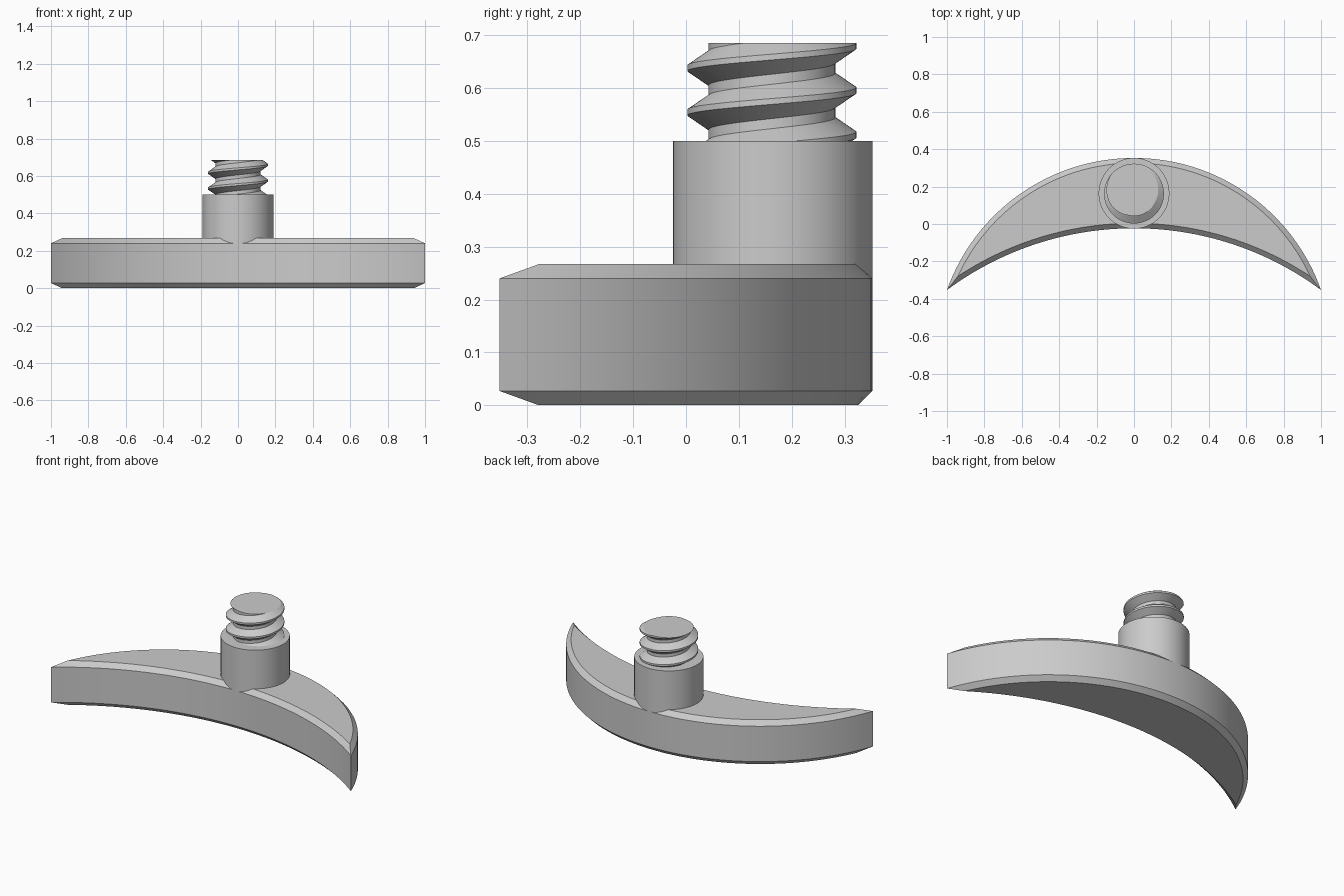
import bpy, bmesh
from math import sin, cos, pi, sqrt, atan2, radians
from mathutils import Vector

cube = bpy.data.objects.get("Cube")
if cube:
    bpy.data.objects.remove(cube, do_unlink=True)

GREY = 0.6
mat = bpy.data.materials.new("plain grey")
mat.use_nodes = True
mat.diffuse_color = (GREY, GREY, GREY, 1)
mat.node_tree.nodes["Principled BSDF"].inputs["Base Color"].default_value = (GREY, GREY, GREY, 1)


def finish(bm, name):
    """Turn a bmesh into a shaded object."""
    bmesh.ops.recalc_face_normals(bm, faces=bm.faces[:])
    mesh = bpy.data.meshes.new(name)
    bm.to_mesh(mesh)
    bm.free()
    mesh.materials.append(mat)
    obj = bpy.data.objects.new(name, mesh)
    bpy.context.collection.objects.link(obj)
    bpy.ops.object.select_all(action='DESELECT')
    obj.select_set(True)
    bpy.context.view_layer.objects.active = obj
    bpy.ops.object.shade_smooth_by_angle(angle=radians(25))
    return obj


# Crescent base: two arcs that meet at pointed tips
TIP_Y, BACK_Y, FRONT_Y = -0.353, 0.353, -0.023
CHAMFER, HEIGHT, STEPS = 0.027, 0.267, 64


def arc_circle(apex):
    rise = apex - TIP_Y
    radius = (1 + rise * rise) / (2 * rise)
    return apex - radius, radius


def crescent(inset):
    """Outline of the crescent, moved inward by inset."""
    co, ro = arc_circle(BACK_Y)
    ci, ri = arc_circle(FRONT_Y)
    ro, ri = ro - inset, ri + inset
    y = (ro**2 - ri**2 - co**2 + ci**2) / (2 * (ci - co))
    x = sqrt(ro**2 - (y - co)**2)

    def arc(centre, radius):
        half = atan2(x, y - centre)
        angles = [half * (2 * i / STEPS - 1) for i in range(STEPS + 1)]
        return [(radius * sin(a), centre + radius * cos(a)) for a in angles]

    return arc(co, ro) + arc(ci, ri)[-2:0:-1]


bm = bmesh.new()
rings = []
for inset, z in ((CHAMFER, 0), (0, CHAMFER), (0, HEIGHT - CHAMFER), (CHAMFER, HEIGHT)):
    rings.append([bm.verts.new((x, y, z)) for x, y in crescent(inset)])
count = len(rings[0])
for low, high in zip(rings, rings[1:]):
    for i in range(count):
        j = (i + 1) % count
        bm.faces.new((low[i], low[j], high[j], high[i]))
# Flat top and bottom as strips between the arcs
for ring in (rings[0], rings[-1]):
    for i in range(STEPS):
        corners = [ring[i], ring[i + 1], ring[-i - 1], ring[-i]]
        bm.faces.new(list(dict.fromkeys(corners)))
finish(bm, "crescent_base")

# Round boss standing on the base
BOSS_Y, BOSS_R, BOSS_LOW, BOSS_TOP = 0.164, 0.189, 0.235, 0.5
bm = bmesh.new()
bmesh.ops.create_cone(bm, cap_ends=True, segments=96, radius1=BOSS_R, radius2=BOSS_R,
                      depth=BOSS_TOP - BOSS_LOW)
bmesh.ops.translate(bm, verts=bm.verts[:], vec=(0, BOSS_Y, (BOSS_TOP + BOSS_LOW) / 2))
finish(bm, "round_boss")

# Threaded stud: a right-handed helical profile trimmed flat at both ends
STUD_Y, ROOT_R, CREST_R = 0.1625, 0.12, 0.16
PITCH, STUD_TOP, TURN, TURNS = 0.084, 0.686, 72, 6
CREST_Z = 0.68 - PITCH / 4
profile = ((ROOT_R, -0.0325), (CREST_R, -0.0055), (CREST_R, 0.0055), (ROOT_R, 0.0325))
bm = bmesh.new()
rows = []
for i in range(TURN * TURNS + 1):
    a = 2 * pi * i / TURN
    z = CREST_Z + PITCH * (i / TURN - TURNS + 2)
    rows.append([bm.verts.new((r * cos(a), STUD_Y + r * sin(a), z + dz)) for r, dz in profile])
for i in range(TURN * TURNS):
    here, after = rows[i], rows[i + 1]
    for k in range(3):
        bm.faces.new((here[k], after[k], after[k + 1], here[k + 1]))
    if i + TURN < TURN * TURNS:
        above, above_after = rows[i + TURN], rows[i + TURN + 1]
        bm.faces.new((here[3], after[3], above_after[0], above[0]))
for z, direction in ((BOSS_TOP - 0.01, -1), (STUD_TOP, 1)):
    cut = bmesh.ops.bisect_plane(bm, geom=bm.verts[:] + bm.edges[:] + bm.faces[:], dist=1e-6,
                                 plane_co=Vector((0, 0, z)),
                                 plane_no=Vector((0, 0, direction)), clear_outer=True)
    rim = [e for e in cut["geom_cut"] if isinstance(e, bmesh.types.BMEdge)]
    bmesh.ops.contextual_create(bm, geom=rim)
finish(bm, "threaded_stud")
